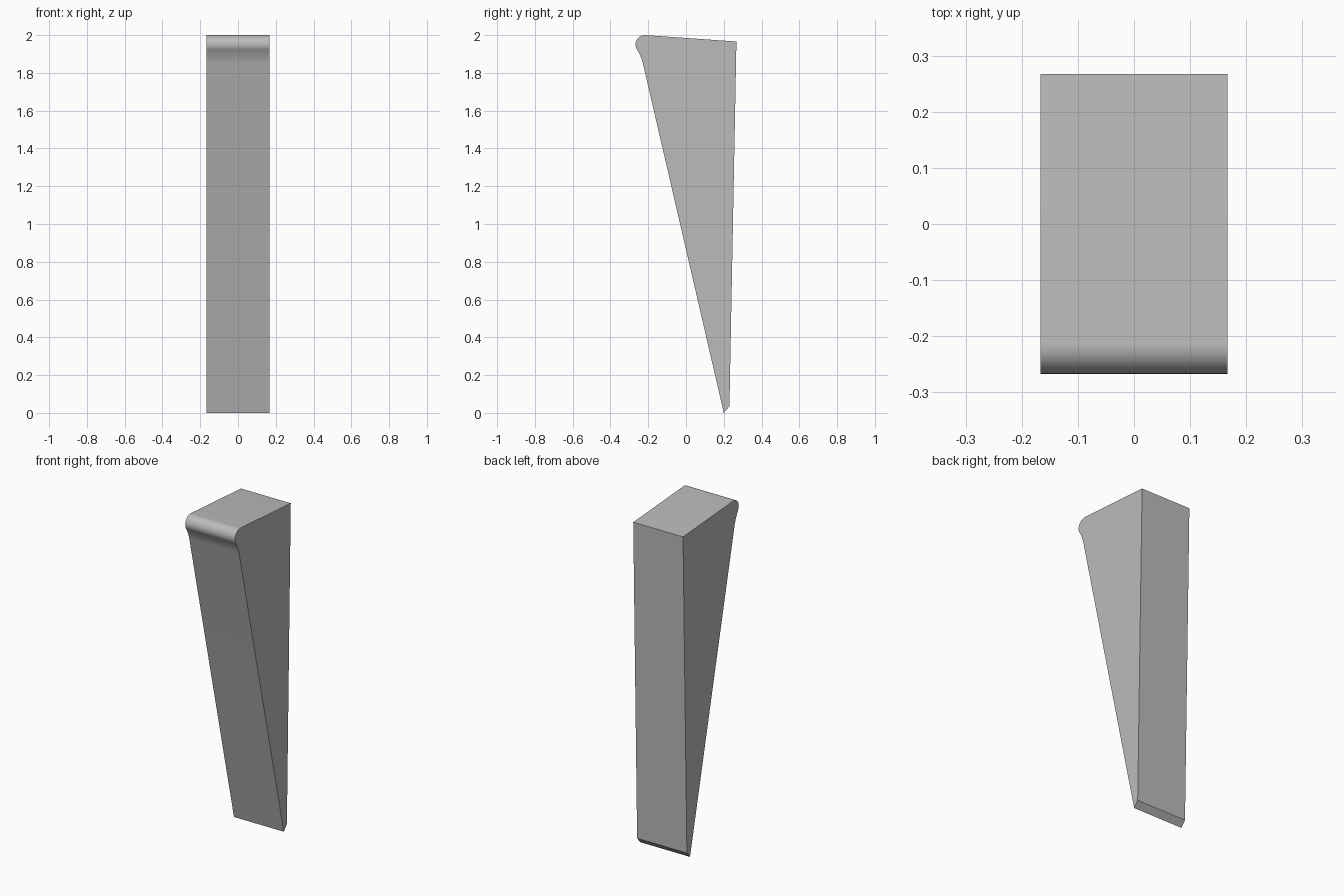
import bpy, bmesh, math
from mathutils import Vector

cube = bpy.data.objects.get("Cube")
if cube:
    bpy.data.objects.remove(cube, do_unlink=True)

HALF_WIDTH = 0.167

grey = bpy.data.materials.new("plain grey")
grey.use_nodes = True
colour = (0.5, 0.5, 0.5, 1)
grey.diffuse_color = colour
grey.node_tree.nodes["Principled BSDF"].inputs["Base Color"].default_value = colour


def arc(centre, radius, start, end, steps):
    """Points (y, z) along a circular arc, angles in degrees."""
    angles = [math.radians(start + (end - start) * i / steps) for i in range(steps + 1)]
    return [(centre[0] + radius * math.cos(a), centre[1] + radius * math.sin(a)) for a in angles]


def bezier(a, b, c, steps):
    """Quadratic curve from a to c, without its first point."""
    a, b, c = Vector(a), Vector(b), Vector(c)
    return [tuple(a * (1 - t) ** 2 + b * 2 * t * (1 - t) + c * t * t)
            for t in [i / steps for i in range(1, steps + 1)]]


# Side profile: tapered wedge with a rounded lip at the top front
lip = arc((-0.217, 1.95), 0.05, 86, 207, 16)
neck = bezier(lip[-1], (-0.237, 1.888), (-0.228, 1.85), 8)
profile = [(0.2, 0), (0.23, 0.035), (0.267, 1.966)] + lip + neck

# Extrude the profile across the width
bm = bmesh.new()
side = bm.faces.new([bm.verts.new((-HALF_WIDTH, y, z)) for y, z in profile])
result = bmesh.ops.extrude_face_region(bm, geom=[side])
moved = [v for v in result["geom"] if isinstance(v, bmesh.types.BMVert)]
bmesh.ops.translate(bm, verts=moved, vec=(2 * HALF_WIDTH, 0, 0))
bmesh.ops.recalc_face_normals(bm, faces=bm.faces)
mesh = bpy.data.meshes.new("tapered_leg")
bm.to_mesh(mesh)
bm.free()
mesh.materials.append(grey)

leg = bpy.data.objects.new("tapered_leg", mesh)
bpy.context.collection.objects.link(leg)
bpy.context.view_layer.objects.active = leg
leg.select_set(True)
bpy.ops.object.shade_smooth_by_angle(angle=math.radians(30))
